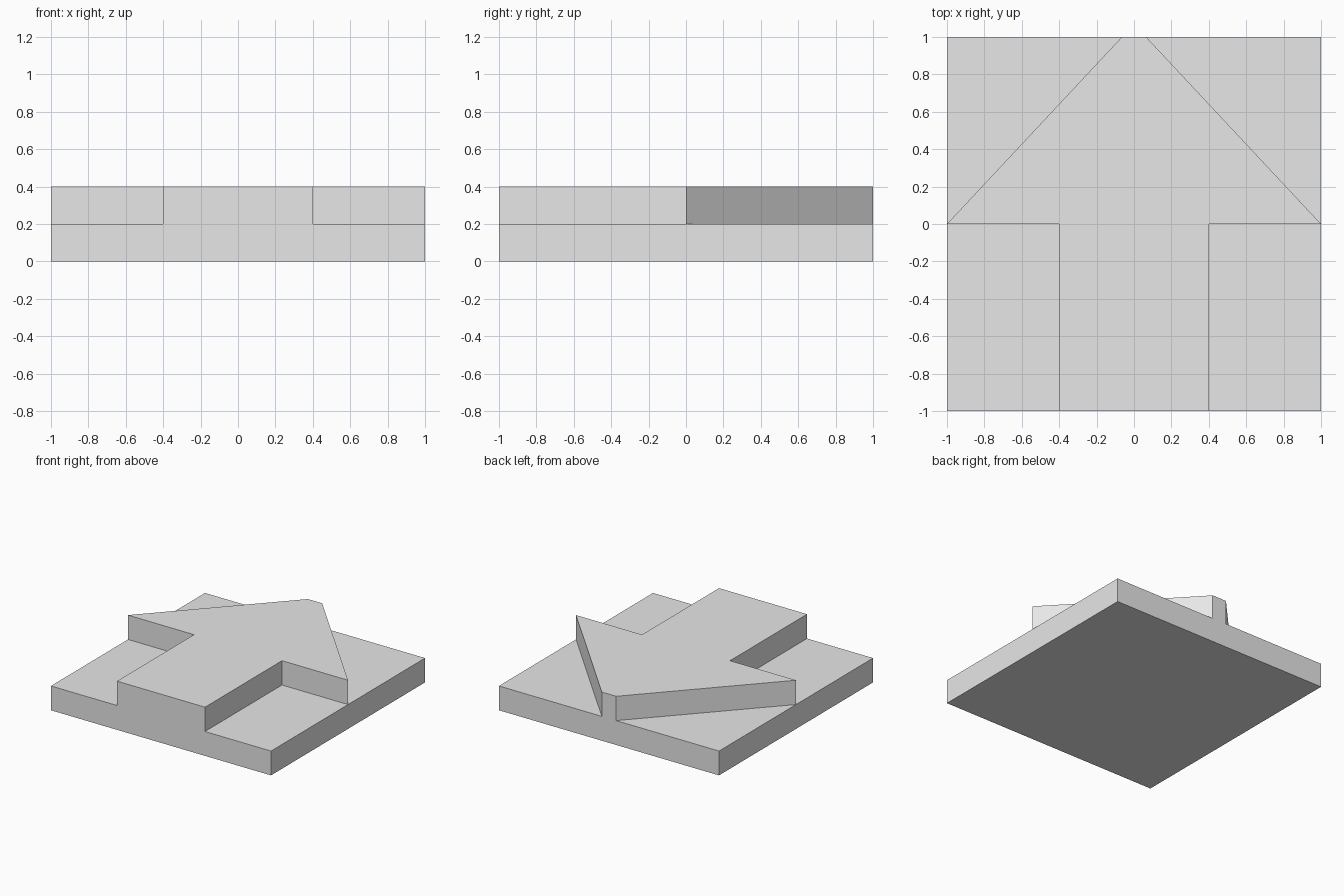
import bpy
import bmesh
import math

cube = bpy.data.objects.get("Cube")
if cube:
    bpy.data.objects.remove(cube, do_unlink=True)

THICK = 0.2   # height of the plate, and of the arrow above it
SHAFT = 0.4   # half width of the arrow shaft
TIP = 0.065   # half width of the blunt arrow tip


def mirrored(points):
    return [(-x, y) for x, y in reversed(points)]


# Plan of the tile: the arrow and the lower ground around it
arrow_half = [(SHAFT, -1), (SHAFT, 0), (1, 0), (TIP, 1)]
front_ground = [(SHAFT, -1), (1, -1), (1, 0), (SHAFT, 0)]
back_ground = [(1, 0), (1, 1), (TIP, 1)]
regions = [arrow_half + mirrored(arrow_half)]
for ground in (front_ground, back_ground):
    regions += [ground, mirrored(ground)]

bm = bmesh.new()
verts = {}


def vert(p):
    if p not in verts:
        verts[p] = bm.verts.new((p[0], p[1], 0))
    return verts[p]


def raise_faces(faces, keep):
    """Extrude faces straight up and return the new top faces."""
    geom = bmesh.ops.extrude_face_region(
        bm, geom=faces, use_keep_orig=keep)["geom"]
    bmesh.ops.translate(bm, vec=(0, 0, THICK),
                        verts=[g for g in geom if isinstance(g, bmesh.types.BMVert)])
    if not keep:
        bmesh.ops.delete(bm, geom=[f for f in faces if f.is_valid], context="FACES_ONLY")
    return [g for g in geom if isinstance(g, bmesh.types.BMFace)]


# Plate, then the arrow standing on it
floor = [bm.faces.new([vert(p) for p in region]) for region in regions]
tops = raise_faces(floor, True)
arrow_top = max(tops, key=lambda f: len(f.verts))
raise_faces([arrow_top], False)

# Merge flush faces into clean flat ones
bmesh.ops.recalc_face_normals(bm, faces=bm.faces)
bmesh.ops.dissolve_limit(bm, angle_limit=math.radians(1),
                         verts=bm.verts, edges=bm.edges)
bmesh.ops.recalc_face_normals(bm, faces=bm.faces)

mesh = bpy.data.meshes.new("arrow_tile")
bm.to_mesh(mesh)
bm.free()
tile = bpy.data.objects.new("arrow_tile", mesh)
bpy.context.collection.objects.link(tile)

# Plain grey colour
grey = bpy.data.materials.new("light_grey")
grey.use_nodes = True
grey.diffuse_color = (0.8, 0.8, 0.8, 1)
grey.node_tree.nodes["Principled BSDF"].inputs["Base Color"].default_value = (0.8, 0.8, 0.8, 1)
mesh.materials.append(grey)
